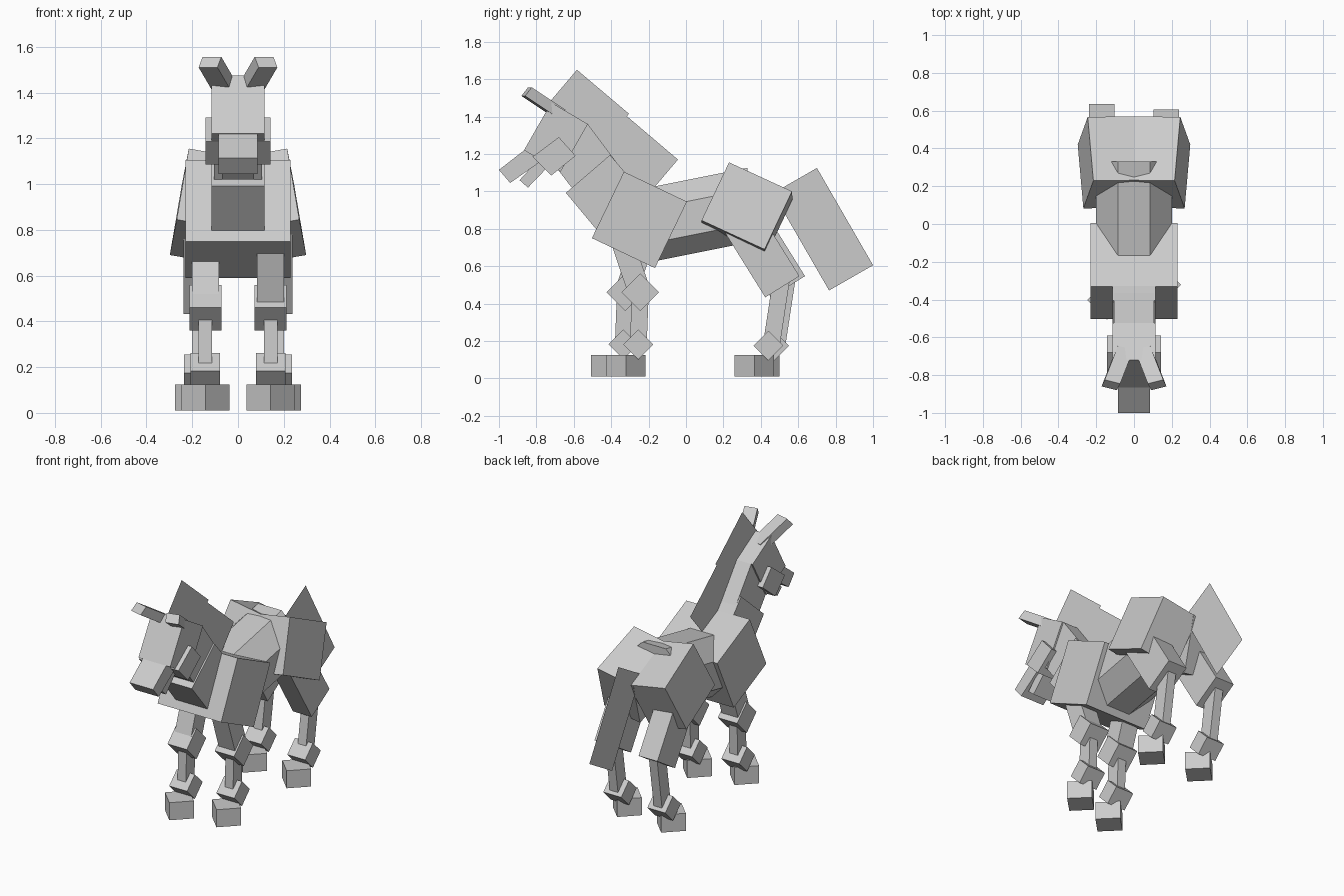
import bpy, bmesh, math
from mathutils import Vector

old = bpy.data.objects.get("Cube")
if old:
    bpy.data.objects.remove(old, do_unlink=True)

GREY = (0.6, 0.6, 0.6, 1)
mat = bpy.data.materials.new("plain grey")
mat.use_nodes = True
mat.diffuse_color = GREY
mat.node_tree.nodes["Principled BSDF"].inputs["Base Color"].default_value = GREY


def prism(name, outline, offset):
    """Extrude a closed 3D outline along offset; no offset leaves a flat sheet."""
    bm = bmesh.new()
    face = bm.faces.new([bm.verts.new(p) for p in outline])
    if offset is not None:
        ext = bmesh.ops.extrude_face_region(bm, geom=[face], use_keep_orig=True)
        moved = [v for v in ext["geom"] if isinstance(v, bmesh.types.BMVert)]
        bmesh.ops.translate(bm, verts=moved, vec=offset)
        bmesh.ops.recalc_face_normals(bm, faces=bm.faces)
    mesh = bpy.data.meshes.new(name)
    bm.to_mesh(mesh)
    bm.free()
    mesh.materials.append(mat)
    obj = bpy.data.objects.new(name, mesh)
    bpy.context.collection.objects.link(obj)
    return obj


def slab(name, half_width, *side, x=0):
    """Block from a side outline of (y, z) points, centred on x."""
    return prism(name, [(x - half_width, y, z) for y, z in side], Vector((2 * half_width, 0, 0)))


def limb(name, x, width, depth, top, bottom):
    """Leaning square bar between two (y, z) points."""
    a, b = Vector(top), Vector(bottom)
    d = (b - a).normalized()
    n = Vector((-d.y, d.x)) * depth / 2
    return slab(name, width / 2, a - n, a + n, b + n, b - n, x=x)


def joint(name, x, y, z, width, r):
    """Block standing on its edge."""
    return slab(name, width / 2, (y - r, z), (y, z + r), (y + r, z), (y, z - r), x=x)


def hoof(name, x, y):
    """Square block turned so a corner points forward."""
    r = 0.105
    ring = [(x + r * math.cos(a), y + r * math.sin(a), 0.01)
            for a in (i * math.pi / 2 for i in range(4))]
    return prism(name, ring, Vector((0, 0, 0.115)))


# Head and neck
slab("head", 0.115, (-0.72, 1.475), (-0.525, 1.36), (-0.67, 1.105), (-0.866, 1.22))
slab("muzzle", 0.085, (-1.0, 1.115), (-0.94, 1.045), (-0.72, 1.2), (-0.8, 1.27))
slab("jaw", 0.07, (-0.89, 1.06), (-0.845, 1.02), (-0.72, 1.15), (-0.77, 1.19))
slab("cheeks", 0.143, (-0.68, 1.29), (-0.59, 1.19), (-0.72, 1.085), (-0.82, 1.185))
slab("upper_neck", 0.105, (-0.525, 1.36), (-0.33, 1.1), (-0.55, 0.94), (-0.745, 1.195))
slab("lower_neck", 0.115, (-0.406, 1.195), (-0.18, 0.93), (-0.42, 0.725), (-0.642, 0.992))

# Body
slab("chest", 0.23, (-0.332, 1.105), (0.005, 0.945), (-0.166, 0.59), (-0.503, 0.75))
start, end = -0.2, 0.33
half = [(0.085, 1.06), (0.2, 0.945), (0.2, 0.76), (0.085, 0.66)]
ring = half + [(-x, z) for x, z in reversed(half)]
prism("barrel", [(x, start, z + 0.2 * start) for x, z in ring],
      Vector((0, end - start, 0.2 * (end - start))))

# Flat sheets of hair
prism("upper_mane", [(0, -0.583, 1.65), (0, -0.305, 1.415), (0, -0.46, 1.23), (0, -0.74, 1.465)], None)
prism("lower_mane", [(0, -0.42, 1.49), (0, -0.043, 1.17), (0, -0.2, 0.985), (0, -0.58, 1.305)], None)
prism("tail", [(0, 0.7, 1.125), (0, 1.0, 0.605), (0, 0.765, 0.47), (0, 0.465, 0.99)], None)

# Ears and tilted haunches, one on each side
for side, s in (("right", -1), ("left", 1)):
    tip = [(0.172, -0.86, 1.51), (0.09, -0.88, 1.51), (0.073, -0.845, 1.556), (0.155, -0.825, 1.556)]
    prism(side + "_ear", [(s * x, y, z) for x, y, z in tip], Vector((-s * 0.07, 0.18, -0.12)))
    outer = [Vector((s * x, y, z)) for x, y, z in
             ((0.215, 0.23, 1.155), (0.245, 0.567, 1.0), (0.298, 0.42, 0.69), (0.268, 0.083, 0.845))]
    n = (outer[1] - outer[0]).cross(outer[3] - outer[0]).normalized()
    prism(side + "_haunch", outer, n * (-0.265 if n.x * s > 0 else 0.265))

# Legs: y shift of the foot and hind leg differs on each side
for side, s, front, hind, top in (("right", -1, -0.335, 0.03, -0.22), ("left", 1, -0.255, 0, -0.35)):
    x = s * 0.143
    limb(side + "_front_upper_leg", x, 0.118, 0.12, (top, 0.76), (front + 0.01, 0.45))
    joint(side + "_front_knee", x, front + 0.01, 0.46, 0.14, 0.1)
    limb(side + "_front_lower_leg", x, 0.06, 0.09, (front + 0.01, 0.44), (front, 0.18))
    joint(side + "_front_ankle", x, front, 0.182, 0.13, 0.08)
    hoof(side + "_front_hoof", x, front - 0.067)

    x = s * 0.17
    limb(side + "_thigh", x, 0.136, 0.215, (0.26 + hind, 0.9), (0.515 + hind, 0.49))
    limb(side + "_hind_lower_leg", x, 0.06, 0.09, (0.51 + hind, 0.53), (0.455 + hind, 0.17))
    joint(side + "_hind_ankle", x, 0.44 + hind, 0.175, 0.13, 0.08)
    hoof(side + "_hind_hoof", x, 0.365 + hind)
